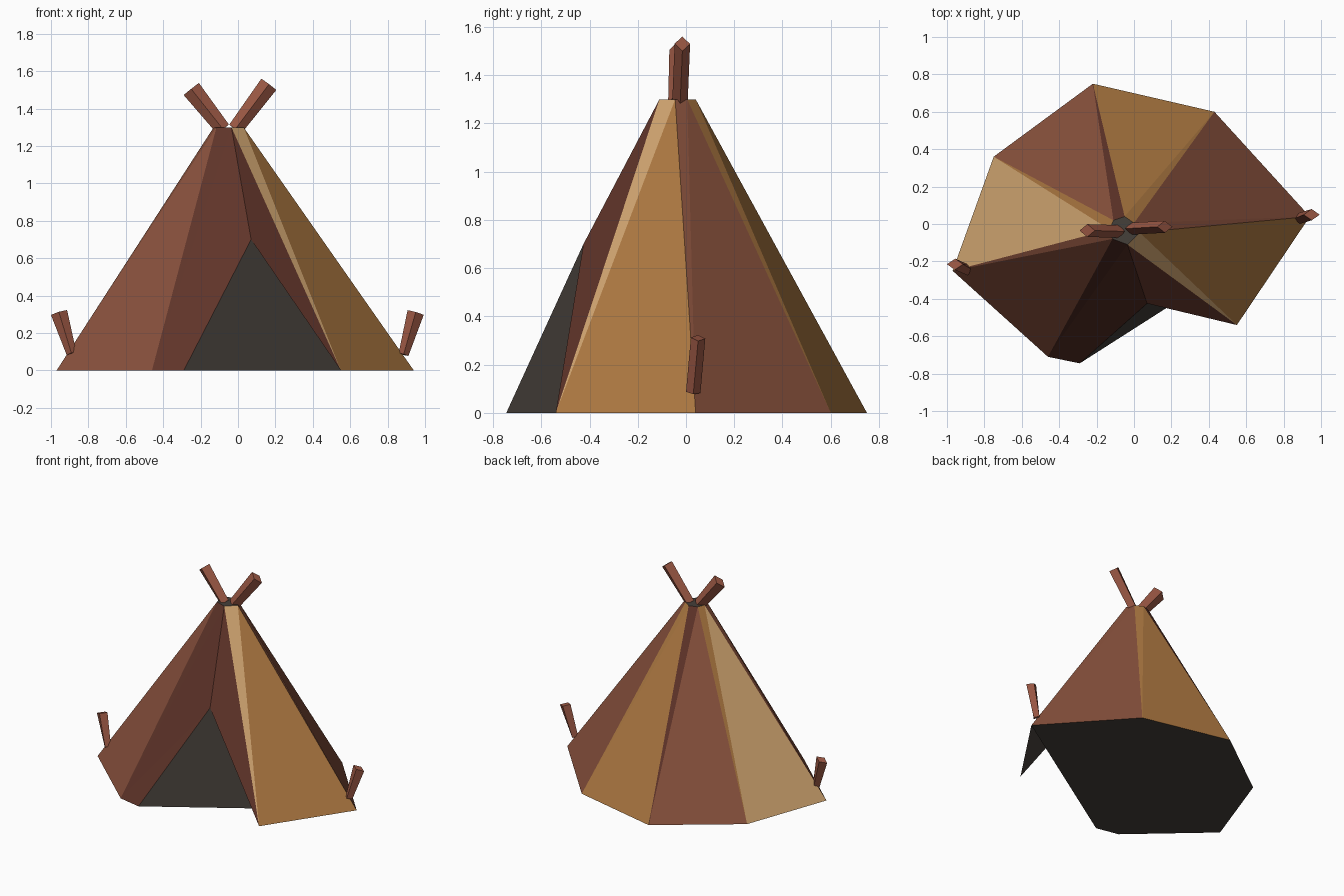
import bpy
from mathutils import Vector

if "Cube" in bpy.data.objects:
    bpy.data.objects.remove(bpy.data.objects["Cube"])


def material(name, rgb):
    m = bpy.data.materials.new(name)
    m.diffuse_color = (*rgb, 1)
    m.use_nodes = True
    m.node_tree.nodes["Principled BSDF"].inputs["Base Color"].default_value = m.diffuse_color
    return m


TAN = material("tan_hide", (0.43, 0.195, 0.055))
LIGHT = material("light_hide", (0.66, 0.39, 0.17))
RED = material("red_hide", (0.25, 0.083, 0.046))
DARK = material("dark_hide", (0.115, 0.034, 0.022))
WOOD = material("wood", (0.33, 0.098, 0.058))
SHADE = material("shadow", (0.06, 0.05, 0.042))


def mesh(name, verts, faces, mats, slots=None):
    me = bpy.data.meshes.new(name)
    me.from_pydata(verts, [], faces)
    for m in mats:
        me.materials.append(m)
    for p, s in zip(me.polygons, slots or [0] * len(faces)):
        p.material_index = s
    ob = bpy.data.objects.new(name, me)
    bpy.context.collection.objects.link(ob)
    return ob


# Ground ring counter-clockwise from the loose front flap, and smoke-hole ring
base = [(.55, -.54), (.94, .04), (.43, .60), (-.22, .75), (-.75, .36), (-.97, -.25), (-.46, -.71)]
rim = [(-.035, -.11), (.03, -.045), (.0, .005), (-.05, .04), (-.11, .02), (-.13, -.03), (-.115, -.08)]
n = len(base)
door_left, door_top = (-.29, -.745, 0), (.07, -.425, .7)
verts = [(x, y, 0) for x, y in base] + [(x, y, 1.3) for x, y in rim] + [door_left, door_top]
L, T = 2 * n, 2 * n + 1

# Hide panels: a wide triangle plus a narrow strip towards the smoke hole
panel_cols = [(0, 1), (2, 2), (0, 0), (2, 3), (1, 0), (2, 2)]
faces, slots = [], []
for i, cols in enumerate(panel_cols):
    faces += [(i, i + 1, n + i + 1), (i, n + i + 1, n + i)]
    slots += cols
# Dark panels either side of the doorway
faces += [(n - 1, n, 2 * n - 1), (n - 1, T, n), (n - 1, L, T), (T, 0, n)]
slots += [3] * 4
mesh("tent_cover", verts, faces, [TAN, LIGHT, RED, DARK], slots)

# Doorway recess, floor and smoke hole
mesh("doorway", verts, [(L, 1, T), (1, 0, T)], [SHADE])
mesh("floor", verts, [(L, *range(n - 1, 0, -1))], [SHADE])
mesh("smoke_hole", verts, [tuple(range(n, 2 * n))], [SHADE])


def pole(name, start, end, r0, r1, depth):
    a, b = Vector(start), Vector(end)
    d = (b - a).normalized()
    u = d.cross(Vector((0, 1, 0))).normalized()
    w = u.cross(d)
    pts = [c + v for c, r in ((a, r0), (b, r1))
           for v in (u * r, w * depth, -u * r, -w * depth)]
    sides = [(i, (i + 1) % 4, 4 + (i + 1) % 4, 4 + i) for i in range(4)]
    ob = mesh(name, pts, sides + [(3, 2, 1, 0), (4, 5, 6, 7)], [WOOD])
    # Face normals outward
    c = (a + b) / 2
    p = ob.data.polygons[0]
    if p.normal.dot(p.center - c) < 0:
        ob.data.flip_normals()


# Crossed pole tips and low side pegs
pole("top_pole_right", (-.015, -.025, 1.29), (.165, -.015, 1.53), .04, .05, .032)
pole("top_pole_left", (-.08, -.04, 1.29), (-.25, -.035, 1.505), .04, .052, .034)
pole("side_peg_left", (-.89, -.245, .09), (-.957, -.215, .31), .027, .045, .03)
pole("side_peg_right", (.885, .03, .085), (.95, .05, .31), .027, .045, .03)
